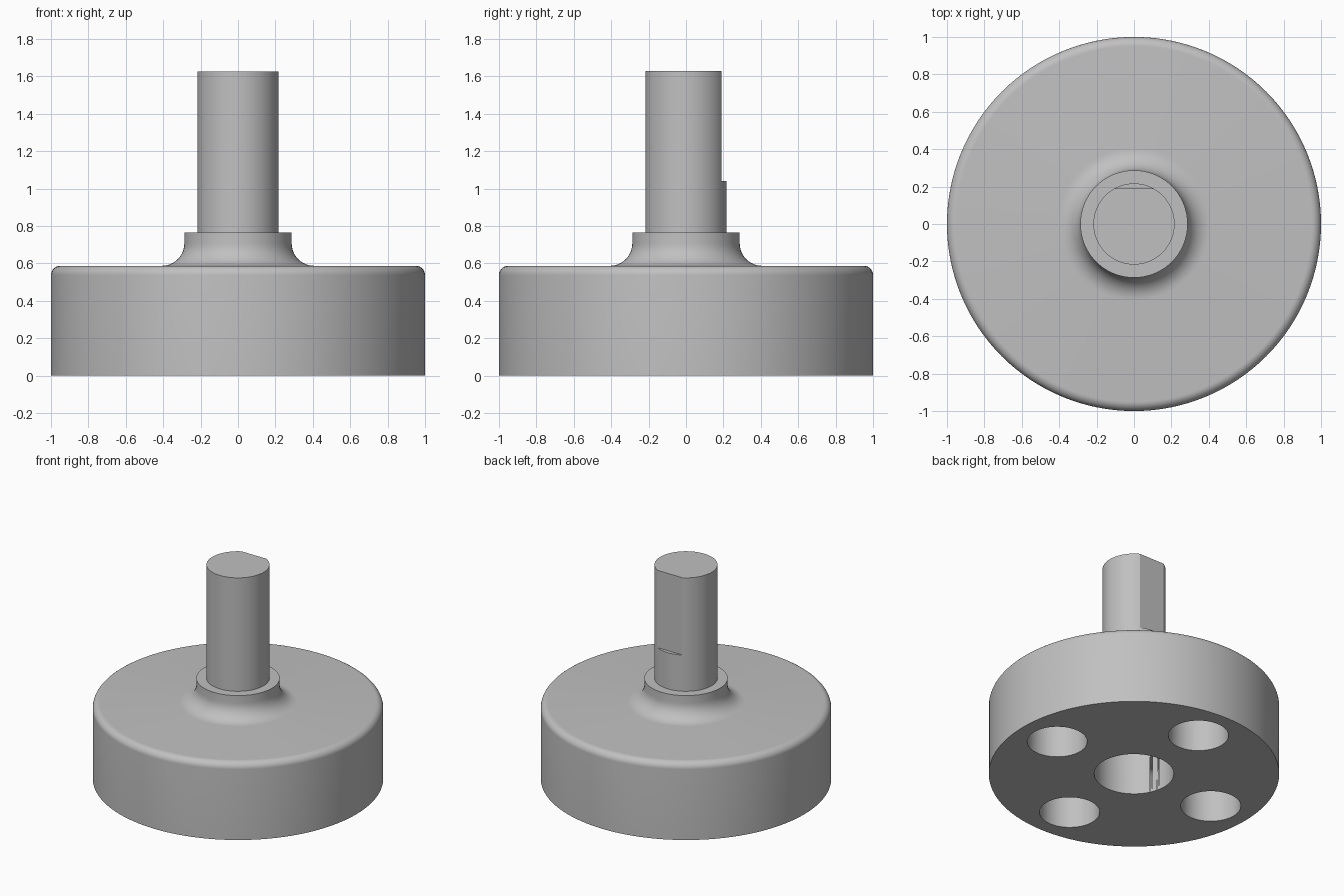
import bpy
import bmesh
from math import cos, sin, pi, radians
from mathutils import Matrix, Vector

if "Cube" in bpy.data.objects:
    bpy.data.objects.remove(bpy.data.objects["Cube"])

grey = bpy.data.materials.new("plain grey")
grey.use_nodes = True
colour = (0.53, 0.53, 0.53, 1)
grey.diffuse_color = colour
grey.node_tree.nodes["Principled BSDF"].inputs["Base Color"].default_value = colour


def finish(bm, name):
    bmesh.ops.recalc_face_normals(bm, faces=bm.faces)
    mesh = bpy.data.meshes.new(name)
    bm.to_mesh(mesh)
    bm.free()
    mesh.materials.append(grey)
    obj = bpy.data.objects.new(name, mesh)
    bpy.context.collection.objects.link(obj)
    return obj


def lathe(name, profile, steps=128):
    bm = bmesh.new()
    verts = [bm.verts.new((r, 0, z)) for r, z in profile]
    edges = [bm.edges.new(pair) for pair in zip(verts, verts[1:])]
    bmesh.ops.spin(bm, geom=verts + edges, cent=(0, 0, 0), axis=(0, 0, 1),
                   angle=2 * pi, steps=steps)
    bmesh.ops.remove_doubles(bm, verts=bm.verts, dist=1e-4)
    return finish(bm, name)


def arc(cx, cz, radius, start, end, steps=10):
    angles = [radians(start + (end - start) * i / steps) for i in range(steps + 1)]
    return [(cx + radius * cos(a), cz + radius * sin(a)) for a in angles]


def cylinder(name, radius, z0, z1, x=0, y=0):
    bm = bmesh.new()
    bmesh.ops.create_cone(bm, cap_ends=True, segments=96, radius1=radius,
                          radius2=radius, depth=z1 - z0,
                          matrix=Matrix.Translation((x, y, (z0 + z1) / 2)))
    return finish(bm, name)


def select_only(obj):
    bpy.ops.object.select_all(action='DESELECT')
    obj.select_set(True)
    bpy.context.view_layer.objects.active = obj


def cut(obj, cutter):
    mod = obj.modifiers.new("cut", 'BOOLEAN')
    mod.operation = 'DIFFERENCE'
    mod.solver = 'EXACT'
    mod.object = cutter
    select_only(obj)
    bpy.ops.object.modifier_apply(modifier=mod.name)
    bpy.data.objects.remove(cutter)


# Round base with a rounded rim and a filleted hub
top, hub_r, hub_top = 0.587, 0.287, 0.765
rim, fillet = 0.05, 0.12
profile = [(0, 0), (1, 0)]
profile += arc(1 - rim, top - rim, rim, 0, 90)
profile += arc(hub_r + fillet, top + fillet, fillet, 270, 180)
profile += [(hub_r, hub_top), (0, hub_top)]
base = lathe("base", profile)

# Blind holes in the underside: one in the middle, four around it
depth = 0.45
cut(base, cylinder("centre_hole_cutter", 0.274, -0.1, depth))
for i in range(4):
    a = i * pi / 2
    cut(base, cylinder("outer_hole_cutter", 0.207, -0.1, depth,
                       0.69 * cos(a), 0.69 * sin(a)))

# Shaft with a flat on the back of its upper part
shaft = cylinder("shaft", 0.217, hub_top - 0.02, 1.627)
bm = bmesh.new()
bmesh.ops.create_cube(bm, size=1)
bmesh.ops.translate(bm, verts=bm.verts, vec=Vector((0, 0.5 + 0.19, 0.5 + 1.04)))
cut(shaft, finish(bm, "flat_cutter"))

for obj in (base, shaft):
    select_only(obj)
    bpy.ops.object.shade_smooth_by_angle(angle=radians(25))
